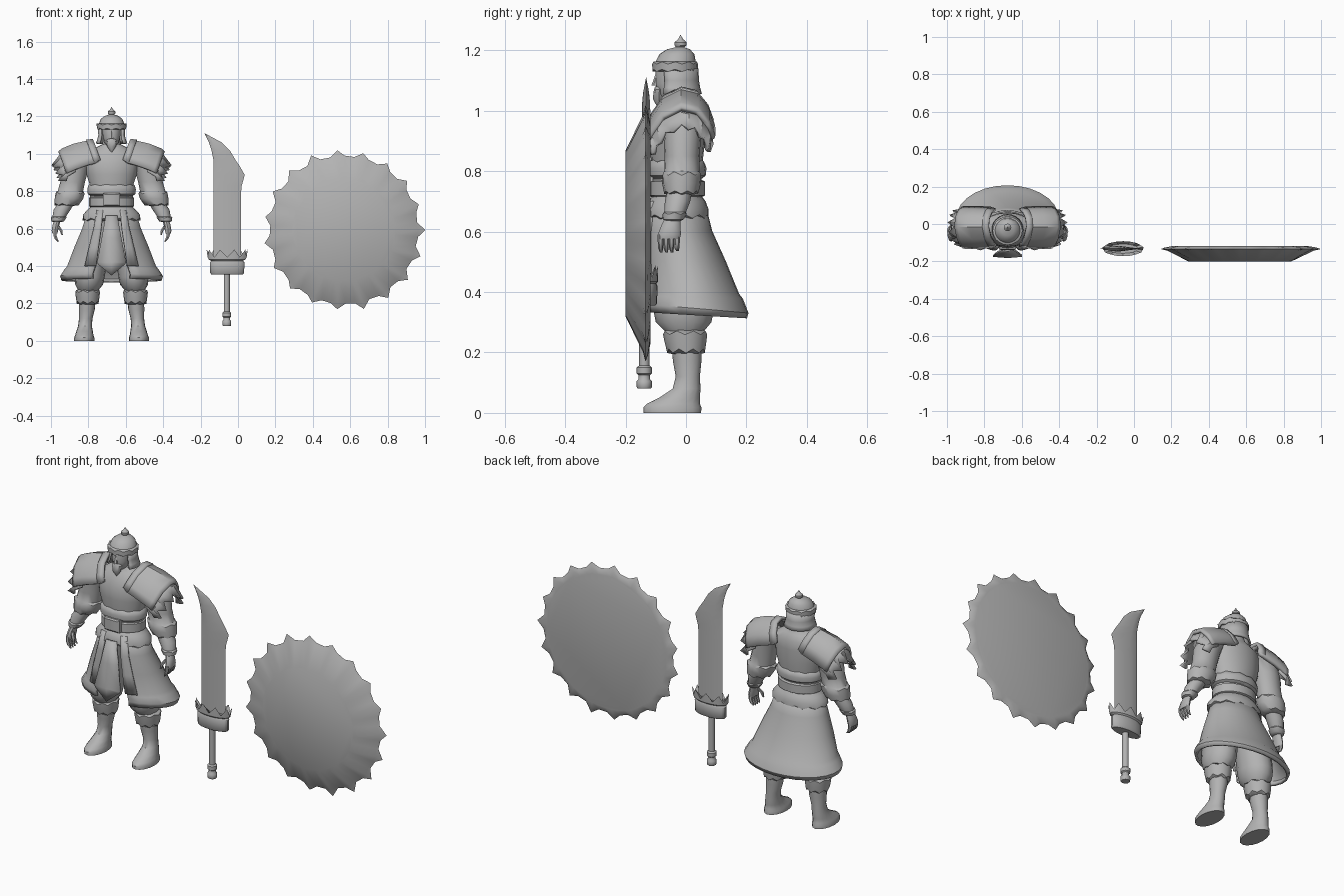
import bpy, bmesh, math, random
from mathutils import Vector

random.seed(4)
CX = -0.676          # centre line of the warrior
grey = bpy.data.materials.new("plain_grey")
grey.diffuse_color = (0.45, 0.45, 0.45, 1)


def skin(name, rows, closed=True, caps=True, thick=0):
    """Bridge rows of points into a surface."""
    bm = bmesh.new()
    vr = [[bm.verts.new(p) for p in r] for r in rows]
    n = len(rows[0])
    for a, b in zip(vr, vr[1:]):
        for i in range(n if closed else n - 1):
            j = (i + 1) % n
            bm.faces.new((a[i], a[j], b[j], b[i]))
    if closed and caps:
        bm.faces.new(vr[0])
        bm.faces.new(vr[-1])
    bmesh.ops.recalc_face_normals(bm, faces=bm.faces)
    me = bpy.data.meshes.new(name)
    bm.to_mesh(me)
    bm.free()
    me.materials.append(grey)
    ob = bpy.data.objects.new(name, me)
    bpy.context.collection.objects.link(ob)
    if thick:
        m = ob.modifiers.new("thickness", "SOLIDIFY")
        m.thickness = thick
        m.offset = 0
    return ob


def ring(x, y, z, rx, ry, zig=0, n=16):
    """Horizontal ellipse; zig makes a ragged edge."""
    out = []
    for i in range(n):
        a = 2 * math.pi * i / n
        d = zig if i % 2 else -zig
        out.append((x + (rx + abs(zig) * 0.3 * (i % 2)) * math.sin(a), y - ry * math.cos(a), z + d))
    return out


def loft(name, rings, side=0, n=16):
    """Stack of ellipses on the warrior; side mirrors x."""
    s = side or 1
    return skin(name, [ring(CX + s * r[0], *r[1:], n=n) for r in rings])


def arc_sheet(name, rows, a0, a1, n, thick, grow=0):
    """Open curved sheet; angles run from the front, rows are (z, rx, ry, cy, back drop)."""
    pts = []
    for z, rx, ry, cy, drop in rows:
        row = []
        for i in range(n + 1):
            a = math.radians(a0 + (a1 - a0) * i / n)
            row.append((CX + (rx + grow) * math.sin(a), cy - (ry + grow) * math.cos(a),
                        z - drop * (1 - math.cos(a)) / 2))
        pts.append(row)
    return skin(name, pts, closed=False, thick=thick)


# Torso, belly rolls and belt
loft("torso", [(0, -.03, .70, .11, .08), (0, -.03, .78, .115, .082), (0, -.03, .84, .118, .086),
               (0, -.03, .89, .135, .092), (0, -.03, .95, .142, .09), (0, -.02, 1.0, .135, .08),
               (0, -.02, 1.03, .09, .062), (0, -.02, 1.05, .05, .048), (0, -.025, 1.09, .042, .042)], n=20)
loft("waist_wrap", [(0, -.03, .775, .112, .083), (0, -.03, .785, .127, .095), (0, -.03, .81, .13, .098),
                    (0, -.03, .83, .122, .092, .004), (0, -.03, .838, .11, .08)], n=20)
loft("belt", [(0, -.03, .715, .11, .085), (0, -.03, .72, .12, .093),
              (0, -.03, .765, .12, .093), (0, -.03, .77, .11, .085)], n=20)
loft("hip_sash", [(0, -.03, .64, .13, .09), (0, -.03, .65, .155, .105, .006), (0, -.03, .675, .152, .104),
                  (0, -.03, .70, .13, .095), (0, -.03, .72, .11, .08)], n=24)
skin("buckle", [[(CX + x * s, y, .755 + z * s) for x, z in ((-.045, -.035), (.045, -.035), (.045, .035), (-.045, .035))]
                for y, s in ((-.11, 1), (-.133, 1), (-.139, .8))])

# Long coat skirt with flared hem and front lapels
SKIRT = [(.70, .12, .085, -.03, 0), (.6, .15, .105, -.025, 0), (.5, .192, .13, -.005, 0),
         (.40, .232, .152, .018, .01), (.385, .245, .16, .022, .01),
         (.36, .268, .17, .03, .03), (.335, .262, .165, .03, .02)]
arc_sheet("coat_skirt", SKIRT, 22, 338, 24, .014)
for s in (-1, 1):
    arc_sheet("coat_lapel", SKIRT[:4], s * 20, s * 36, 3, .012, .01)

# Hanging front cloth
skin("front_cloth", [[(CX + x * w, y - .006 * (1 - abs(x)), z + t * (1 - abs(x))) for x in (-1, 0, 1)]
     for w, y, z, t in ((.03, -.135, .67, 0), (.052, -.15, .55, 0), (.077, -.17, .42, 0), (.072, -.17, .41, -.06))],
     closed=False, thick=.012)

# Head, beard and helmet
loft("head", [(0, -.06, 1.035, .016, .02), (0, -.055, 1.055, .036, .04), (0, -.045, 1.09, .047, .056),
              (0, -.04, 1.14, .052, .06), (0, -.035, 1.17, .05, .055)], n=14)
loft("beard", [(0, -.09, 1.01, .004, .004), (0, -.09, 1.04, .024, .02), (0, -.088, 1.07, .03, .018), (0, -.09, 1.08, .02, .012)], n=8)
loft("nose", [(0, -.1, 1.083, .012, .015), (0, -.098, 1.095, .01, .012), (0, -.09, 1.13, .005, .008)], n=6)
loft("helmet", [(0, -.036, 1.13, .066, .066), (0, -.036, 1.133, .077, .075, .004), (0, -.036, 1.158, .079, .076, .004),
                (0, -.034, 1.163, .067, .066), (0, -.03, 1.187, .058, .058), (0, -.025, 1.203, .036, .038),
                (0, -.02, 1.21, .014, .014), (0, -.018, 1.216, .02, .02), (0, -.018, 1.226, .02, .02),
                (0, -.018, 1.237, .008, .008), (0, -.018, 1.25, .001, .001)], n=20)
arc_sheet("neck_guard", [(1.14, .068, .068, -.032, 0), (1.10, .066, .068, -.03, 0), (1.075, .072, .072, -.03, 0),
                         (1.055, .08, .078, -.03, 0)], 55, 305, 16, .01)

for s in (-1, 1):
    # Sleeves with rolled cuff, forearm and bracer
    loft("sleeve", [(.10, -.015, 1.0, .05, .055), (.17, -.012, .98, .07, .065), (.195, -.012, .92, .072, .062),
                    (.208, -.013, .85, .066, .058), (.22, -.014, .80, .068, .058), (.222, -.014, .792, .078, .064, .006),
                    (.228, -.015, .76, .076, .064), (.24, -.016, .73, .064, .056, .005), (.245, -.02, .722, .04, .04)], s)
    loft("forearm", [(.24, -.02, .74, .044, .042), (.265, -.028, .70, .045, .042), (.28, -.036, .665, .036, .036),
                     (.282, -.038, .66, .042, .04, .003), (.288, -.042, .64, .034, .034), (.29, -.043, .635, .02, .025)], s, 12)
    # Hand with fingers and thumb
    loft("palm", [(.288, -.043, .65, .018, .024), (.297, -.05, .62, .019, .032),
                  (.303, -.055, .59, .018, .038), (.303, -.057, .575, .014, .036)], s, 10)
    for k in range(4):
        y = -.084 + k * .018
        loft("finger", [(.303, y, .59, .010, .0095), (.303, y, .565, .010, .0095),
                        (.296, y, .545, .009, .008), (.286, y + .002, .53 + .006 * (k == 3), .004, .004)], s, 6)
    loft("thumb", [(.285, -.07, .615, .009, .01), (.27, -.082, .59, .009, .01), (.264, -.086, .565, .004, .005)], s, 6)

    # Arched shoulder plates, upper layer over lower layer, with ragged fur edge
    ARCH = ((-.125, -.115, -.04), (-.11, -.08, -.028), (-.075, -.03, -.012), (-.015, 0, 0),
            (.035, -.012, -.004), (.07, -.055, -.018), (.088, -.105, -.035))

    def arch_row(x, z, grow=1, zig=0, half=False):
        pts = [Vector(p) for p in ARCH]
        if half:
            pts = [q for a, b in zip(pts, pts[1:]) for q in (a, (a + b) / 2)] + [pts[-1]]
        return [(CX + s * (x + p[2] + (zig * (1 if i % 2 else -.4))), -.012 + (p[0] + .012) * grow,
                 z + p[1] * grow - (zig * .5 if i % 2 else 0)) for i, p in enumerate(pts)]
    skin("shoulder_plate", [arch_row(.107, 1.065, .88), arch_row(.125, 1.062, .95), arch_row(.2, 1.045),
                            arch_row(.262, 1.02), arch_row(.278, 1.005, .96)], closed=False, thick=.02)
    skin("shoulder_rim", [arch_row(.10, 1.072, .9), arch_row(.135, 1.068, .97)], closed=False, thick=.016)
    skin("shoulder_fur", [arch_row(.23, 1.015, .95, 0, True), arch_row(.275, .99, .97, 0, True),
                          arch_row(.292, .955, .88, .026, True)], closed=False, thick=.012)

    # Baggy trousers, shin cuff and boot
    loft("trouser_leg", [(.06, -.02, .66, .06, .07), (.09, -.015, .52, .082, .085), (.11, -.01, .42, .085, .097),
                         (.117, -.008, .34, .08, .1), (.12, -.008, .30, .074, .092), (.125, -.005, .265, .05, .06)], s)
    loft("shin_cuff", [(.128, 0, .195, .042, .045), (.128, 0, .205, .058, .062, .007), (.128, -.002, .24, .064, .07),
                       (.128, -.003, .265, .066, .073, .006), (.126, -.003, .275, .05, .06)], s)
    loft("boot", [(.146, -.045, 0, .054, .095), (.146, -.045, .018, .054, .096), (.146, -.042, .03, .049, .088),
                  (.144, -.02, .052, .044, .066), (.142, .002, .08, .037, .046), (.138, .006, .12, .036, .04),
                  (.132, .004, .17, .043, .047), (.13, .002, .22, .044, .05)], s)

# Broad curved sword
SY = -.132
BLADE = ((.43, -.13, .015), (.78, -.13, .015), (.83, -.13, .02), (.887, -.13, .036), (.93, -.13, .012),
         (.97, -.132, -.015), (1.02, -.142, -.045), (1.06, -.155, -.085), (1.11, -.18, -.178))
skin("sword_blade", [[(l, SY, z), (l + (r - l) * .35, SY - .014 * min(1, (r - l) / .1), z), (r, SY, z),
                      (l + (r - l) * .35, SY + .014 * min(1, (r - l) / .1), z)] for z, l, r in BLADE])
skin("sword_guard", [ring(-.058, SY, z, rx, ry, zig, 18) for z, rx, ry, zig in
     ((.355, .085, .03, 0), (.362, .092, .036, 0), (.42, .094, .038, 0), (.428, .086, .034, 0),
      (.435, .1, .04, 0), (.468, .106, .04, .02), (.445, .08, .025, 0))])
skin("sword_handle", [ring(-.06, SY - .006, z, r, r, 0, 10) for z, r in
     ((.08, .022), (.085, .025), (.105, .025), (.112, .019), (.125, .019), (.13, .025), (.15, .025),
      (.157, .017), (.37, .017))])

# Round shield: flat boss, sloping dish, ragged spiked rim, flat back
SX, SZ, N = .566, .593, 19


def disc(y, radius, spike=0):
    pts = []
    for i in range(N):
        for f, k in ((0, 1), (.32, 0), (.72, .12)):
            a = 2 * math.pi * (i + f) / N
            r = radius + spike * k * (1 if i == 0 else WOBBLE[i])
            pts.append((SX + r * math.cos(a), y, SZ + r * math.sin(a)))
    return pts


WOBBLE = [random.uniform(.7, 1.05) for _ in range(N)]
skin("shield", [disc(-.2, .275), disc(-.142, .385, .012), disc(-.134, .394, .04),
                disc(-.126, .385, .025), disc(-.118, .365)])

# Smooth shading with crisp edges
bpy.ops.object.select_all(action="SELECT")
bpy.context.view_layer.objects.active = bpy.data.objects["torso"]
bpy.ops.object.shade_smooth_by_angle(angle=math.radians(40))
